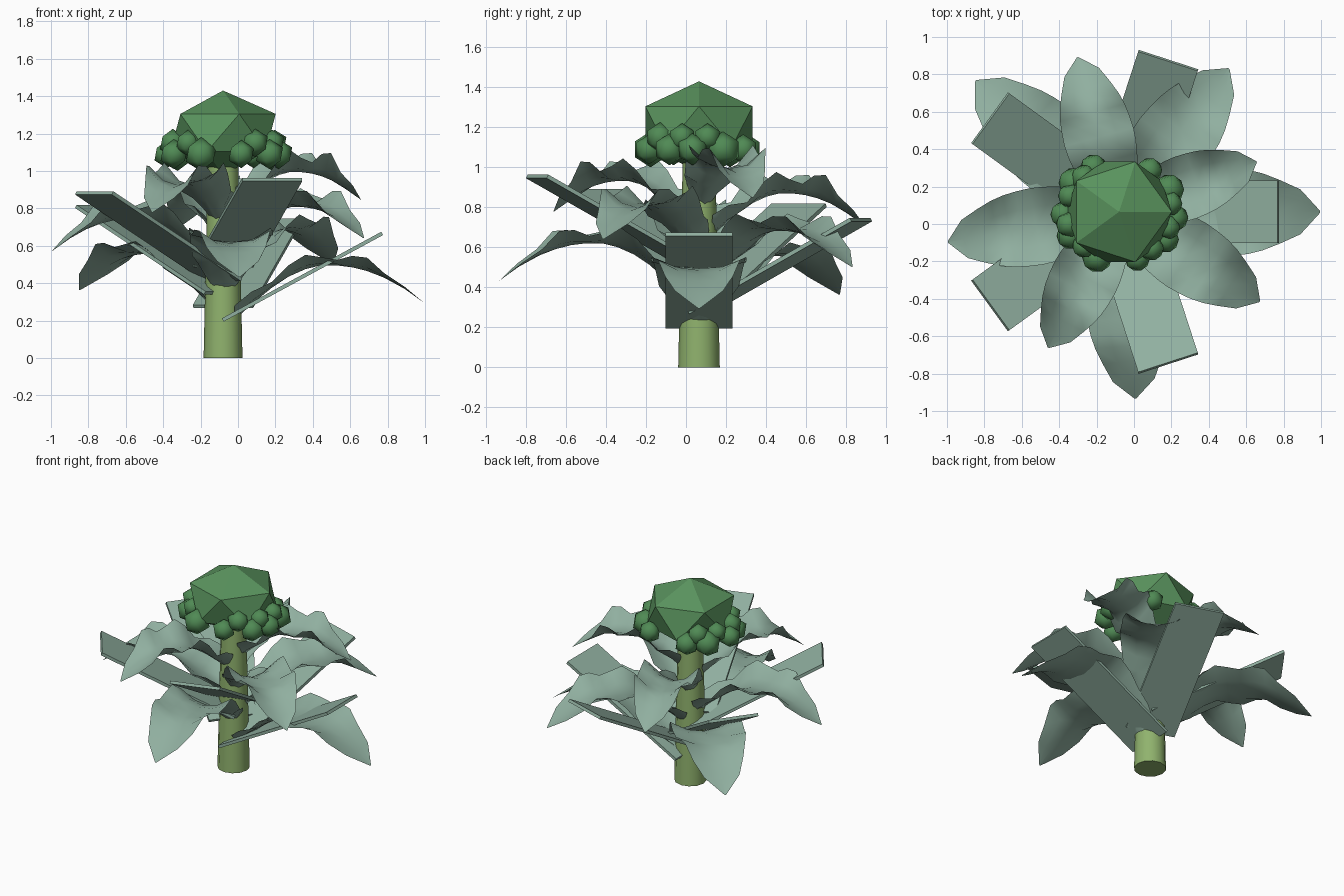
import bpy, bmesh, math
from mathutils import Matrix, Vector

cube = bpy.data.objects.get("Cube")
if cube:
    bpy.data.objects.remove(cube)

AXIS = Vector((-0.08, 0.065, 0))      # centre line of the stem
GOLDEN = math.radians(137.5)


def material(name, rgb):
    m = bpy.data.materials.new(name)
    m.use_nodes = True
    m.diffuse_color = (*rgb, 1)
    m.node_tree.nodes["Principled BSDF"].inputs["Base Color"].default_value = (*rgb, 1)
    return m


STEM = material("pale stem green", (0.28, 0.45, 0.155))
HEAD = material("head green", (0.10, 0.29, 0.11))
FLORET = material("floret green", (0.08, 0.255, 0.09))
LEAF = material("grey leaf green", (0.28, 0.43, 0.35))


def finish(name, bm, mat, smooth=None):
    mesh = bpy.data.meshes.new(name)
    bm.to_mesh(mesh)
    bm.free()
    ob = bpy.data.objects.new(name, mesh)
    bpy.context.collection.objects.link(ob)
    mesh.materials.append(mat)
    if smooth:
        bpy.ops.object.select_all(action="DESELECT")
        ob.select_set(True)
        bpy.context.view_layer.objects.active = ob
        bpy.ops.object.shade_smooth_by_angle(angle=math.radians(smooth))


def around(angle):
    return Matrix.Translation(AXIS) @ Matrix.Rotation(angle, 4, "Z")


def ico(name, place, radius, height, mat, smooth=None):
    bm = bmesh.new()
    bmesh.ops.create_icosphere(bm, subdivisions=1, radius=1)
    bm.transform(Matrix.Translation(place) @ Matrix.Diagonal((radius, radius, height, 1)))
    finish(name, bm, mat, smooth)


# Stem
bm = bmesh.new()
bmesh.ops.create_cone(bm, cap_ends=True, segments=12, radius1=0.104, radius2=0.08, depth=1.1)
bm.transform(Matrix.Translation(AXIS + Vector((0, 0, 0.55))))
finish("stem", bm, STEM, 40)

# Head
ico("head", AXIS + Vector((0, 0, 1.204)), 0.315, 0.226, HEAD)


# Florets under the head: a lower ring of larger ones, an upper ring of smaller ones
def florets(name, angles, ring, z, sizes):
    for i, deg in enumerate(angles):
        a = math.radians(deg)
        size = sizes[i % len(sizes)]
        place = AXIS + Vector((ring * math.cos(a), 0.88 * ring * math.sin(a), z))
        ico(f"{name}_floret_{i + 1}", place, size, size, FLORET, 50)


florets("lower", (353, 27, 57, 117, 144, 183, 209, 247, 289, 326), 0.30, 1.09,
        (0.08, 0.09, 0.075))
florets("upper", (10, 132, 160, 196, 228, 308, 340), 0.28, 1.15, (0.07, 0.075))

# Flat leaf stalks spiralling up the stem
for i in range(5):
    bm = bmesh.new()
    bmesh.ops.create_cube(bm, size=1)
    bm.transform(around(math.radians(72 * i))
                 @ Matrix.Translation((0.425, 0, 0.435 + 0.072 * i))
                 @ Matrix.Rotation(math.radians(-28.5), 4, "Y")
                 @ Matrix.Diagonal((0.97, 0.335, 0.02, 1)))
    finish(f"leaf_stalk_{i + 1}", bm, LEAF)

# Leaf sections: distance out, midrib height, half width
SECTIONS = ((0.06, 0.20, 0.11), (0.15, 0.285, 0.16), (0.26, 0.375, 0.20),
            (0.35, 0.435, 0.22), (0.44, 0.475, 0.235), (0.52, 0.495, 0.24),
            (0.61, 0.495, 0.235), (0.69, 0.485, 0.225), (0.77, 0.465, 0.205),
            (0.86, 0.43, 0.17), (0.97, 0.37, 0.12), (1.075, 0.295, 0.005))


def leaf(i):
    scale = 1 - 0.034 * i
    curl = 0.7 + 0.12 * i             # younger leaves are cupped more
    bm = bmesh.new()
    rows = []
    for r, z, w in SECTIONS:
        t = r / SECTIONS[-1][0]
        fade = min(1, 3.5 * (1 - t))
        # cupped cross-section with ruffled edges
        lift = curl * fade * (0.085 - 0.02 * t + 0.035 * math.cos(math.tau * (r - 0.75) / 0.33))
        rows.append([bm.verts.new((r * scale, v * w * scale,
                                   0.30 + 0.069 * i + (z - 0.30 + lift * v * v) * scale))
                     for v in (-1, -0.5, 0, 0.5, 1)])
    for a, b in zip(rows, rows[1:]):
        for j in range(4):
            bm.faces.new((a[j], b[j], b[j + 1], a[j + 1]))
    bm.transform(around(GOLDEN * i))
    finish(f"leaf_{i + 1}", bm, LEAF, 60)


# Leaves, each higher and smaller than the last
for i in range(9):
    leaf(i)
